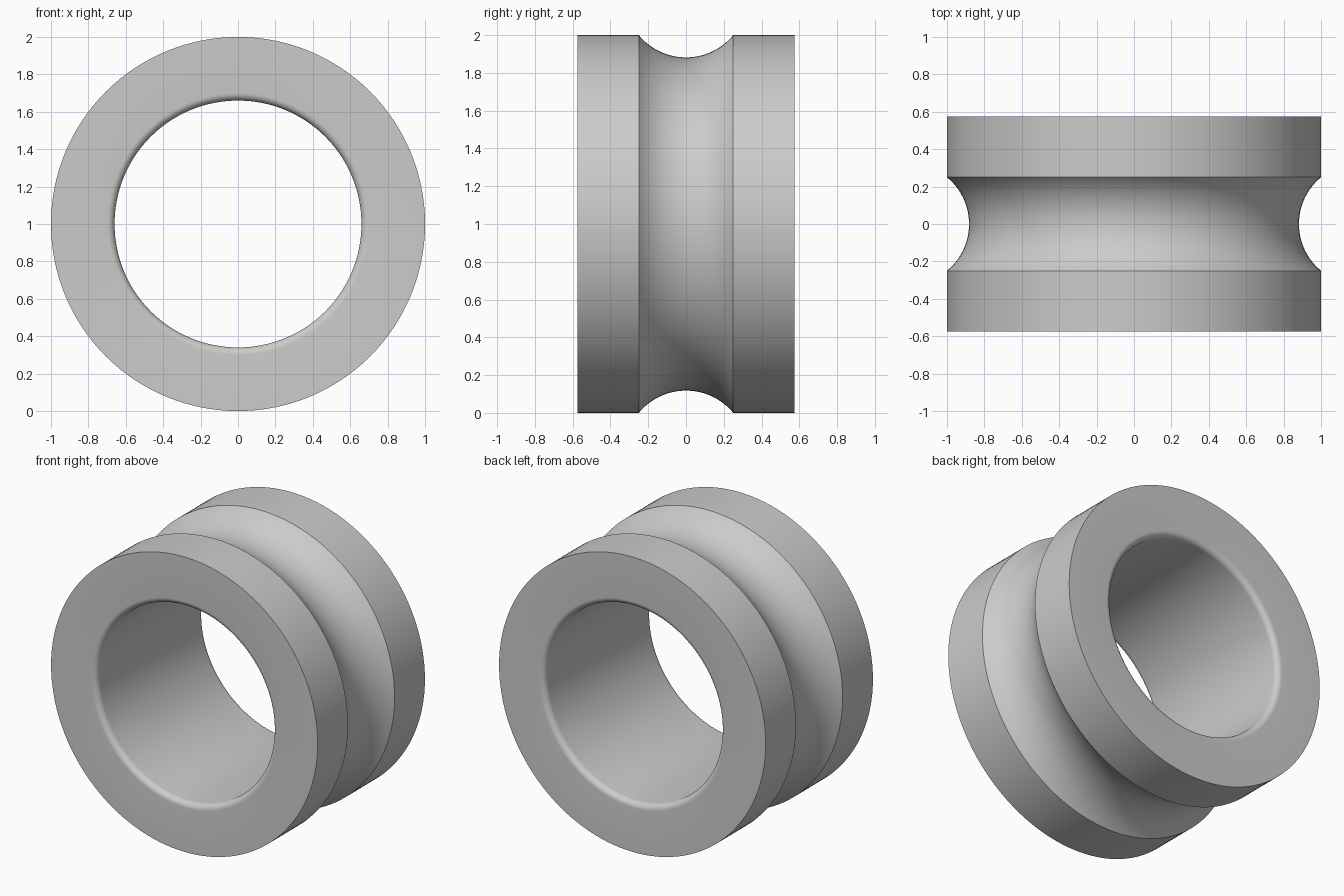
import bpy
import bmesh
from math import asin, cos, sin, pi, radians
from mathutils import Vector, Matrix

cube = bpy.data.objects.get("Cube")
if cube:
    bpy.data.objects.remove(cube, do_unlink=True)

OUTER, BORE, HALF = 1.0, 0.66, 0.575
GROOVE_HALF, GROOVE_DEPTH = 0.25, 0.118
FILLET = 0.04
SEGMENTS = 128

metal = bpy.data.materials.new("plain_grey")
metal.use_nodes = True
grey = (0.6, 0.6, 0.6, 1)
metal.diffuse_color = grey
metal.node_tree.nodes["Principled BSDF"].inputs["Base Color"].default_value = grey


def arc(cy, cr, radius, start, end, steps):
    """Points (y, r) along an arc of the cross-section."""
    angles = [start + (end - start) * i / steps for i in range(steps + 1)]
    return [(cy + radius * cos(a), cr + radius * sin(a)) for a in angles]


# Cross-section: flat rim, round groove, flat rim, then the bore with soft lips
groove_r = (GROOVE_HALF ** 2 + GROOVE_DEPTH ** 2) / (2 * GROOVE_DEPTH)
spread = asin(GROOVE_HALF / groove_r)
profile = [(-HALF, OUTER)]
profile += arc(0, OUTER - GROOVE_DEPTH + groove_r, groove_r,
               -pi / 2 - spread, -pi / 2 + spread, 24)
profile += [(HALF, OUTER)]
profile += arc(HALF - FILLET, BORE + FILLET, FILLET, 0, -pi / 2, 8)
profile += arc(-HALF + FILLET, BORE + FILLET, FILLET, -pi / 2, -pi, 8)

# Revolve the cross-section around the y axis
bm = bmesh.new()
rings = []
for i in range(SEGMENTS):
    turn = Matrix.Rotation(2 * pi * i / SEGMENTS, 3, 'Y')
    rings.append([bm.verts.new(turn @ Vector((0, y, r))) for y, r in profile])
for i, ring in enumerate(rings):
    after = rings[(i + 1) % SEGMENTS]
    for j in range(len(profile)):
        k = (j + 1) % len(profile)
        bm.faces.new((ring[j], ring[k], after[k], after[j]))
bmesh.ops.recalc_face_normals(bm, faces=bm.faces)

mesh = bpy.data.meshes.new("grooved_ring")
bm.to_mesh(mesh)
bm.free()
mesh.materials.append(metal)
roller = bpy.data.objects.new("grooved_ring", mesh)
roller.location.z = OUTER
bpy.context.collection.objects.link(roller)

# Smooth curves, crisp rim and groove edges
bpy.ops.object.select_all(action='DESELECT')
roller.select_set(True)
bpy.context.view_layer.objects.active = roller
bpy.ops.object.shade_smooth_by_angle(angle=radians(30))
